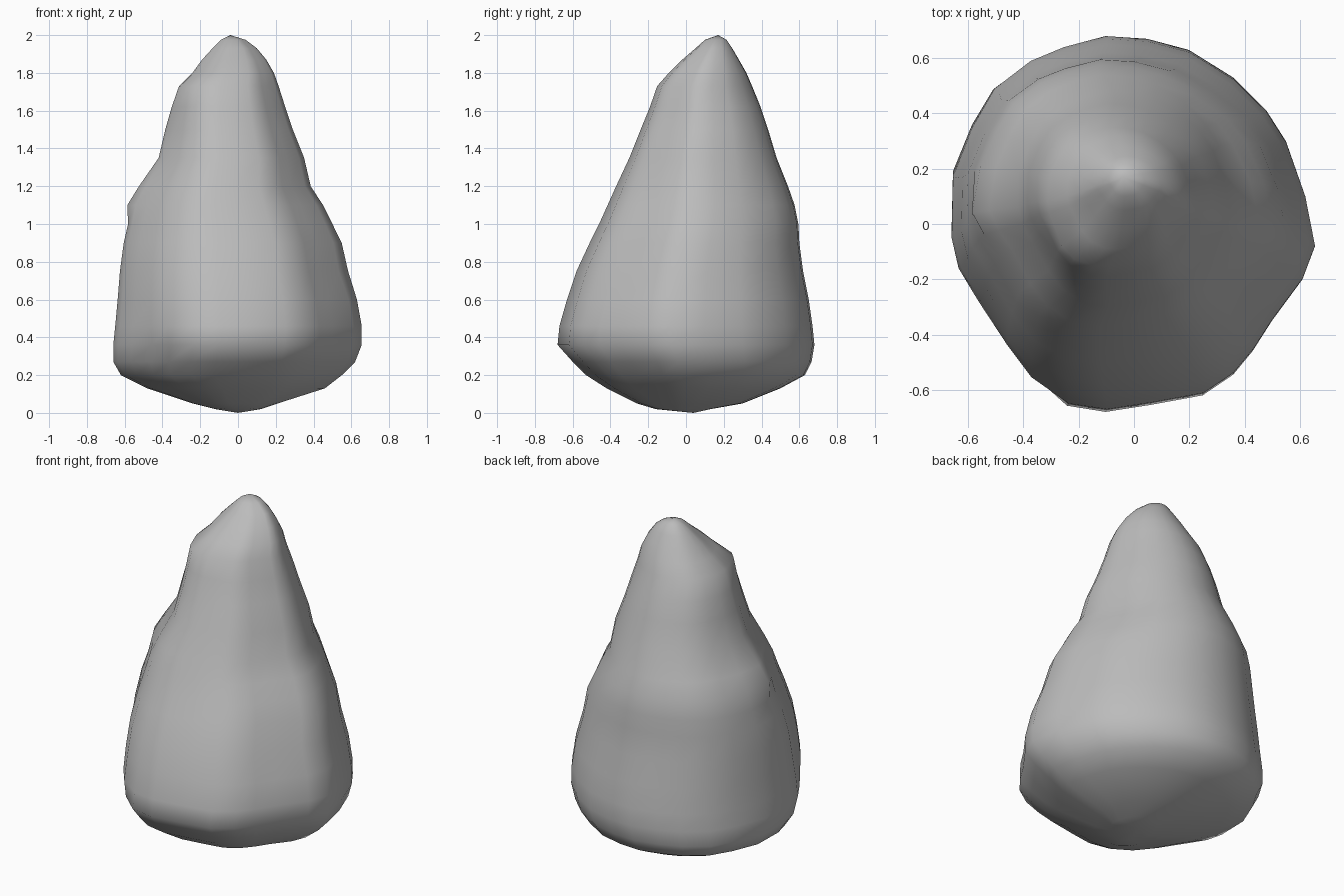
import bpy, bmesh, math
from mathutils import Vector

# plan outline of the boulder at its widest level (x, y)
OUTLINE = [(-.24, -.66), (-.1, -.68), (.06, -.655), (.25, -.62), (.36, -.545), (.43, -.46),
           (.5, -.35), (.61, -.2), (.655, -.08), (.62, .1), (.55, .3), (.48, .41), (.36, .53),
           (.2, .63), (.05, .67), (-.1, .68), (-.25, .64), (-.37, .59), (-.5, .49), (-.58, .35),
           (-.65, .17), (-.655, -.05), (-.63, -.16), (-.56, -.28), (-.47, -.45), (-.38, -.57)]
# height, then left, right, front and back limits
RINGS = [(.02, -.12, .12, -.16, .13), (.05, -.24, .21, -.26, .3), (.13, -.48, .46, -.42, .5),
         (.2, -.62, .55, -.53, .63), (.27, -.66, .62, -.6, .665), (.36, -.66, .655, -.68, .68),
         (.46, -.65, .655, -.67, .67), (.6, -.637, .63, -.63, .65), (.75, -.625, .585, -.58, .62),
         (.9, -.605, .55, -.51, .6), (1.0, -.58, .5, -.46, .595), (1.1, -.555, .45, -.415, .575),
         (1.2, -.5, .385, -.37, .54), (1.35, -.42, .35, -.3, .48), (1.5, -.385, .29, -.24, .435),
         (1.62, -.35, .25, -.19, .395), (1.73, -.31, .215, -.15, .35), (1.8, -.24, .19, -.09, .32),
         (1.87, -.19, .15, -.02, .28), (1.93, -.135, .1, .05, .245), (1.975, -.09, .04, .1, .215)]
# dents and lumps: position, radius, outward push
BUMPS = [((-.45, -.52, .27), .15, -.06), ((-.55, .08, 1.15), .09, .05),
         ((-.24, -.08, 1.72), .11, .03), ((.42, .42, 1.1), .16, -.03),
         ((.3, .5, 1.25), .08, .03), ((.5, -.25, .8), .15, -.02)]


def displaced(p):
    out = Vector((p.x, p.y - .08, 0)).normalized()
    return p + out * sum(k * math.exp(-((p - Vector(c)).length / r) ** 2) for c, r, k in BUMPS)


bm = bmesh.new()
loops = []
for z, l, r, f, b in RINGS:
    loops.append([bm.verts.new(displaced(Vector(((l + r) / 2 + x / .655 * (r - l) / 2,
                                                (f + b) / 2 + y / .68 * (b - f) / 2, z))))
                  for x, y in OUTLINE])
n = len(OUTLINE)
# side skin
for a, b in zip(loops, loops[1:]):
    for i in range(n):
        j = (i + 1) % n
        bm.faces.new((a[i], a[j], b[j], b[i]))
# underside and peak
low, peak = bm.verts.new((0, .04, 0)), bm.verts.new((-.04, .17, 2))
for i in range(n):
    j = (i + 1) % n
    bm.faces.new((loops[0][j], loops[0][i], low))
    bm.faces.new((loops[-1][i], loops[-1][j], peak))
bmesh.ops.recalc_face_normals(bm, faces=bm.faces)
for face in bm.faces:
    face.smooth = True
mesh = bpy.data.meshes.new("boulder")
bm.to_mesh(mesh)
bm.free()
stone = bpy.data.materials.new("grey stone")
stone.diffuse_color = (.5, .5, .5, 1)
mesh.materials.append(stone)
bpy.context.collection.objects.link(bpy.data.objects.new("boulder", mesh))
